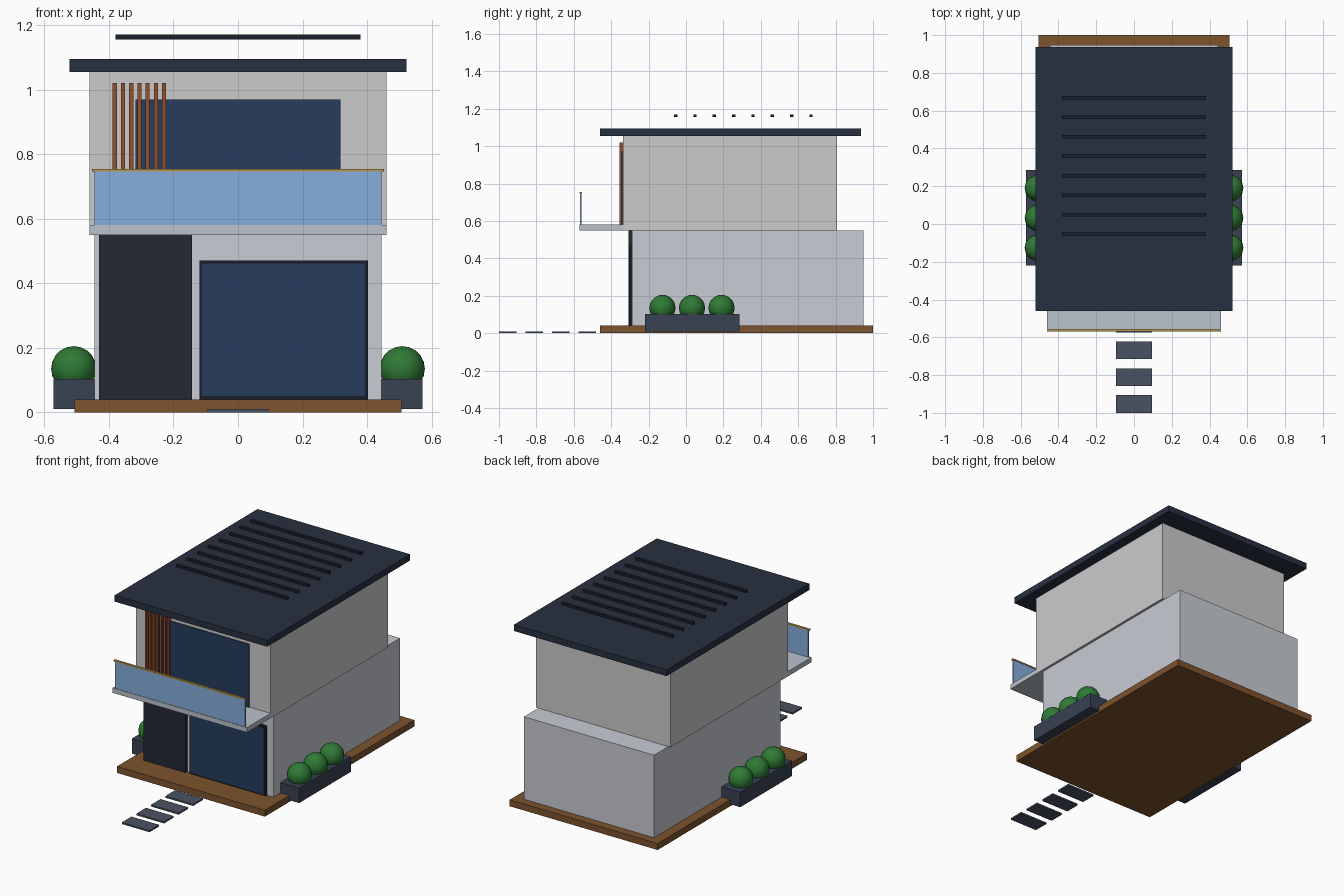
import bpy

if "Cube" in bpy.data.objects:
    bpy.data.objects.remove(bpy.data.objects["Cube"])


def material(name, hex_code):
    def linear(i):
        c = int(hex_code[i:i + 2], 16) / 255
        return c / 12.92 if c <= 0.04045 else ((c + 0.055) / 1.055) ** 2.4
    m = bpy.data.materials.new(name)
    m.diffuse_color = (linear(0), linear(2), linear(4), 1)
    m.use_nodes = True
    m.node_tree.nodes["Principled BSDF"].inputs["Base Color"].default_value = m.diffuse_color
    return m


WOOD = material("deck_wood", "7D532D")
LOWER = material("lower_wall", "C8CCD4")
UPPER = material("upper_wall", "DCDDDE")
ROOF = material("roof_slate", "273040")
BLACK = material("dark_metal", "1A1F2B")
DOOR = material("door_dark", "242833")
PANE = material("window_glass", "263C5C")
RAIL_GLASS = material("railing_glass", "86AEDD")
BRASS = material("handrail", "B8994F")
SLAB = material("balcony_concrete", "BAC2CC")
SCREEN = material("screen_wood", "93502F")
STONE = material("stone", "4A5262")
PLANTER = material("planter", "384152")
LEAF = material("leaf", "2F7A35")


def box(name, x, y, z, mat):
    """Box from (min, max) ranges along each axis."""
    ranges = (x, y, z)
    bpy.ops.mesh.primitive_cube_add(size=1, location=[(a + b) / 2 for a, b in ranges])
    ob = bpy.context.object
    ob.name = name
    ob.scale = [b - a for a, b in ranges]
    bpy.ops.object.transform_apply(location=False, rotation=False, scale=True)
    ob.data.materials.append(mat)
    return ob


# Main volumes
box("deck", (-0.506, 0.506), (-0.46, 1.0), (0, 0.04), WOOD)
box("lower_storey", (-0.445, 0.445), (-0.29, 0.948), (0.04, 0.55), LOWER)
box("upper_storey", (-0.46, 0.46), (-0.338, 0.808), (0.55, 1.055), UPPER)
box("roof", (-0.522, 0.522), (-0.46, 0.936), (1.055, 1.094), ROOF)

# Pergola bars hovering above the roof
for i in range(8):
    y = -0.055 + i * 0.1033
    box(f"roof_bar_{i + 1}", (-0.38, 0.38), (y - 0.009, y + 0.009), (1.155, 1.17), BLACK)

# Balcony
box("balcony_slab", (-0.46, 0.46), (-0.57, -0.338), (0.55, 0.58), SLAB)
box("balcony_glass", (-0.445, 0.445), (-0.567, -0.559), (0.58, 0.746), RAIL_GLASS)
box("handrail", (-0.452, 0.452), (-0.57, -0.556), (0.746, 0.754), BRASS)

# Upper window and wooden screen
box("upper_window", (-0.317, 0.317), (-0.345, -0.335), (0.58, 0.97), PANE)
for i in range(7):
    x = -0.382 + i * 0.0255
    box(f"screen_slat_{i + 1}", (x - 0.0065, x + 0.0065), (-0.356, -0.338), (0.58, 1.02), SCREEN)

# Ground floor door and window
box("door", (-0.43, -0.143), (-0.308, -0.288), (0.04, 0.55), DOOR)
box("window_frame", (-0.12, 0.403), (-0.304, -0.288), (0.04, 0.47), BLACK)
box("lower_window", (-0.111, 0.394), (-0.308, -0.29), (0.05, 0.461), PANE)

# Planters with round shrubs on both sides
for side, s in (("left", -1), ("right", 1)):
    box(f"{side}_planter", sorted((s * 0.445, s * 0.572)), (-0.22, 0.287), (0.01, 0.103), PLANTER)
    for i in range(3):
        bpy.ops.mesh.primitive_uv_sphere_add(
            segments=16, ring_count=10, radius=0.07,
            location=(s * 0.509, -0.126 + i * 0.158, 0.135))
        shrub = bpy.context.object
        shrub.name = f"{side}_shrub_{i + 1}"
        shrub.data.materials.append(LEAF)
        bpy.ops.object.shade_smooth()

# Stepping stones
for i in range(4):
    y = -1.0 + i * 0.142
    box(f"stepping_stone_{i + 1}", (-0.095, 0.095), (y, y + 0.094), (0, 0.01), STONE)
